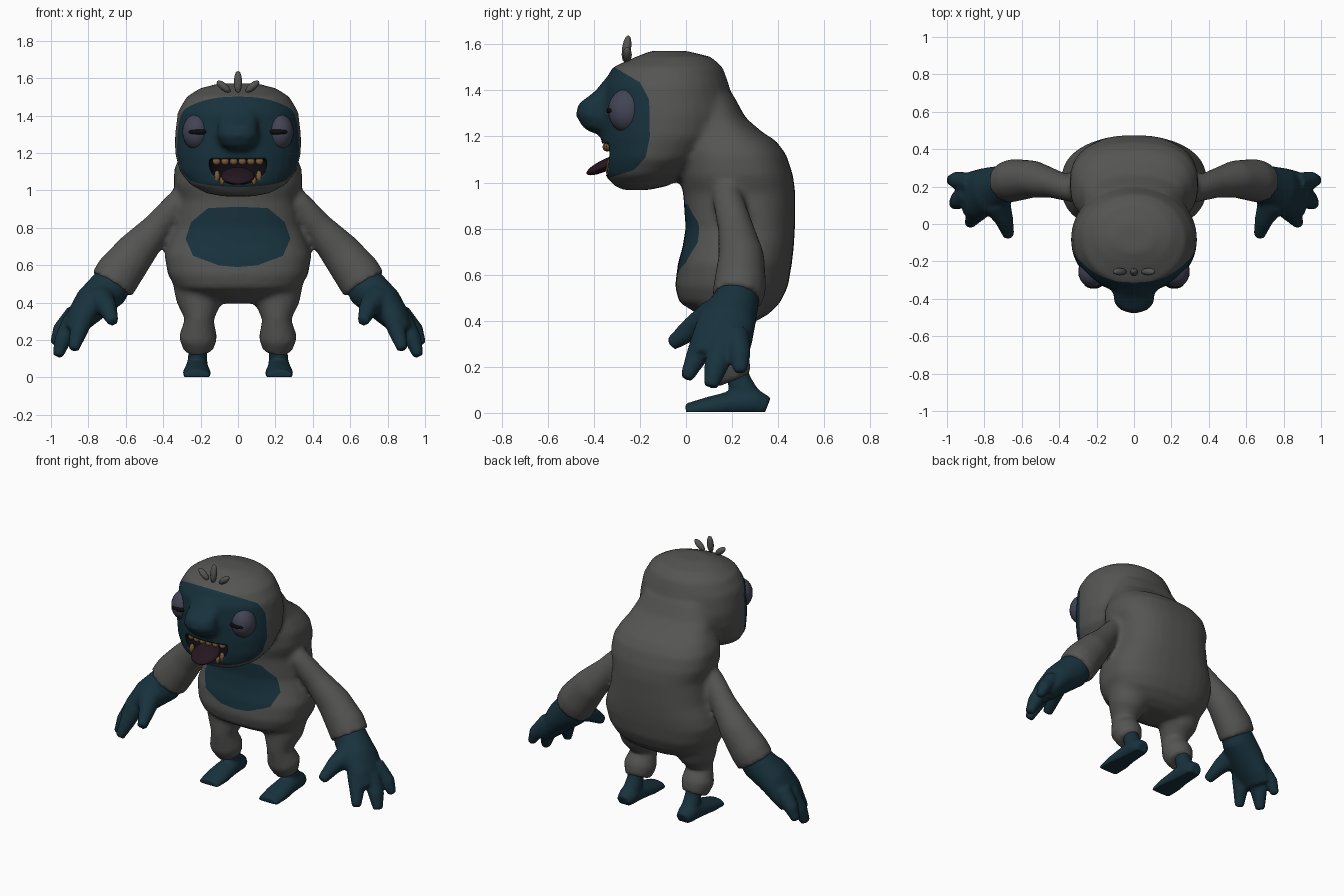
import bpy, bmesh, math
from mathutils import Vector, Matrix

if "Cube" in bpy.data.objects:
    bpy.data.objects.remove(bpy.data.objects["Cube"])

X, Y, Z = Vector((1, 0, 0)), Vector((0, 1, 0)), Vector((0, 0, 1))


def material(name, rgb):
    m = bpy.data.materials.new(name)
    m.diffuse_color = (*rgb, 1)
    m.use_nodes = True
    m.node_tree.nodes["Principled BSDF"].inputs["Base Color"].default_value = m.diffuse_color
    return m


FUR = material("fur", (0.09, 0.09, 0.088))
SKIN = material("skin", (0.009, 0.032, 0.047))
EYE = material("eye", (0.055, 0.058, 0.09))
BLACK = material("black", (0.004, 0.004, 0.006))
TOOTH = material("tooth", (0.2, 0.1, 0.04))
TONGUE = material("tongue", (0.018, 0.008, 0.014))


def loft(bm, rings):
    loops = [[bm.verts.new(p) for p in r] for r in rings]
    n = len(loops[0])
    for a, b in zip(loops, loops[1:]):
        for i in range(n):
            j = (i + 1) % n
            bm.faces.new((a[i], a[j], b[j], b[i]))
    bm.faces.new(loops[0][::-1])
    bm.faces.new(loops[-1])


def ring(c, u, v, ru, rv, n=24, p=2.0):
    out = []
    for i in range(n):
        a = 2 * math.pi * i / n
        ca, sa = math.cos(a), math.sin(a)
        out.append(c + u * (ru * math.copysign(abs(ca) ** (2 / p), ca))
                   + v * (rv * math.copysign(abs(sa) ** (2 / p), sa)))
    return out


def stack(bm, rows, p=2.2):
    """Horizontal rings given as z, front y, back y, half width."""
    loft(bm, [ring(Vector((0, (f + b) / 2, z)), X, Y, w, (b - f) / 2, 32, p)
              for z, f, b, w in rows])


def tube(bm, rows, side, ref=Y):
    """Rings square to a path, given as x, y, z, radius along ref, other radius."""
    pts = [Vector((side * r[0], r[1], r[2])) for r in rows]
    rings = []
    for i, r in enumerate(rows):
        d = (pts[min(i + 1, len(pts) - 1)] - pts[max(i - 1, 0)]).normalized()
        u = (ref - d * ref.dot(d)).normalized()
        rings.append(ring(pts[i], u, d.cross(u), r[3], r[4], 20))
    loft(bm, rings)


def make(name, bm, mats):
    bmesh.ops.recalc_face_normals(bm, faces=bm.faces)
    me = bpy.data.meshes.new(name)
    bm.to_mesh(me)
    bm.free()
    for m in mats:
        me.materials.append(m)
    me.polygons.foreach_set("use_smooth", [True] * len(me.polygons))
    ob = bpy.data.objects.new(name, me)
    bpy.context.collection.objects.link(ob)
    return ob


def fuse(ob, voxel, cutter=None):
    """Merge overlapping shells into one soft skin, then bake the result."""
    m = ob.modifiers.new("remesh", "REMESH")
    m.mode, m.voxel_size, m.use_smooth_shade = "VOXEL", voxel, True
    m = ob.modifiers.new("smooth", "SMOOTH")
    m.factor, m.iterations = 0.5, 4
    if cutter:
        m = ob.modifiers.new("cut", "BOOLEAN")
        m.operation, m.object, m.solver = "DIFFERENCE", cutter, "EXACT"
    bpy.context.view_layer.update()
    dg = bpy.context.evaluated_depsgraph_get()
    me = bpy.data.meshes.new_from_object(ob.evaluated_get(dg))
    mats = list(ob.data.materials)
    ob.modifiers.clear()
    ob.data = me
    me.materials.clear()
    for mt in mats:
        me.materials.append(mt)
    me.polygons.foreach_set("material_index", [0] * len(me.polygons))
    me.polygons.foreach_set("use_smooth", [True] * len(me.polygons))


def ball(name, c, r, mat, rot=(0, 0, 0), seg=24):
    bm = bmesh.new()
    bmesh.ops.create_uvsphere(bm, u_segments=seg, v_segments=seg // 2, radius=1)
    mx = Matrix.Translation(c)
    for ang, ax in zip(rot, "XYZ"):
        mx = mx @ Matrix.Rotation(math.radians(ang), 4, ax)
    bm.transform(mx @ Matrix.Diagonal((*r, 1)))
    return make(name, bm, [mat])


def paint(bm, poly, a, b, inside, index):
    """Cut the outline of a convex polygon in the a-b plane and colour its inside."""
    mid = sum((Vector(p) for p in poly), Vector((0, 0))) / len(poly)
    planes = []
    for p, q in zip(poly, poly[1:] + poly[:1]):
        co = a * p[0] + b * p[1]
        no = a * (q[1] - p[1]) - b * (q[0] - p[0])
        if no.dot(a * mid.x + b * mid.y - co) > 0:
            no = -no
        planes.append((co, no))
        faces = [f for f in bm.faces if inside(f.calc_center_median())]
        geom = faces + list({e for f in faces for e in f.edges}) + list({v for f in faces for v in f.verts})
        bmesh.ops.bisect_plane(bm, geom=geom, plane_co=co, plane_no=no, dist=1e-5)
    for f in bm.faces:
        c = f.calc_center_median()
        if inside(c) and all((c - co).dot(no) < 0 for co, no in planes):
            f.material_index = index


# body: torso, head, nose, arms and legs in one skin
bm = bmesh.new()
stack(bm, [(0.395, 0.12, 0.30, 0.12), (0.43, 0.05, 0.36, 0.25), (0.48, -0.03, 0.41, 0.335),
           (0.55, -0.048, 0.443, 0.375), (0.65, -0.035, 0.46, 0.393), (0.72, -0.015, 0.468, 0.372),
           (0.80, -0.002, 0.473, 0.34), (0.95, -0.012, 0.475, 0.32), (1.03, -0.03, 0.465, 0.345),
           (1.12, -0.03, 0.436, 0.34), (1.18, -0.03, 0.392, 0.31), (1.22, -0.02, 0.33, 0.285),
           (1.28, -0.05, 0.26, 0.265), (1.38, -0.05, 0.205, 0.22)], 2.5)
stack(bm, [(0.968, -0.27, -0.16, 0.08), (0.985, -0.31, -0.08, 0.17), (1.03, -0.352, 0.0, 0.255),
           (1.10, -0.36, 0.10, 0.312), (1.20, -0.368, 0.19, 0.337), (1.30, -0.368, 0.215, 0.337),
           (1.42, -0.36, 0.188, 0.322), (1.50, -0.32, 0.16, 0.275), (1.545, -0.22, 0.11, 0.205),
           (1.572, -0.15, 0.0, 0.10)], 2.06)
stack(bm, [(1.215, -0.41, -0.3, 0.05), (1.24, -0.448, -0.3, 0.092), (1.29, -0.478, -0.3, 0.11),
           (1.34, -0.47, -0.3, 0.105), (1.395, -0.395, -0.3, 0.10), (1.45, -0.35, -0.28, 0.09)])
for s in (-1, 1):
    tube(bm, [(0.27, 0.175, 1.01, .045, .045), (0.32, 0.18, 0.935, .066, .068),
              (0.43, 0.215, 0.805, .077, .08), (0.54, 0.24, 0.68, .10, .108),
              (0.635, 0.235, 0.56, .114, .125), (0.675, 0.225, 0.495, .112, .125)], s)
    tube(bm, [(0.20, 0.20, 0.52, .15, .155), (0.21, 0.18, 0.40, .12, .12), (0.207, 0.15, 0.31, .085, .078),
              (0.214, 0.18, 0.215, .10, .103), (0.21, 0.21, 0.145, .08, .08)], s)
body = make("body", bm, [FUR, SKIN, BLACK])
MC, MR, LIP = Vector((0, -0.35, 1.14)), Vector((0.158, 0.11, 0.11)), 1.168
cutter = ball("mouth_cutter", MC, MR, BLACK, seg=32)
for v in cutter.data.vertices:
    v.co.z = min(v.co.z, LIP + 0.01 * (v.co.z - LIP))
cutter.hide_render = True
fuse(body, 0.017, cutter)
bpy.data.objects.remove(cutter)

# face mask, belly patch and mouth lining
bm = bmesh.new()
bm.from_mesh(body.data)
paint(bm, [(-0.6, 1.67), (-0.2, 1.435), (-0.16, 1.36), (-0.157, 1.2), (-0.175, 1.11),
           (-0.225, 1.055), (-0.6, 0.935)], Y, Z, lambda c: c.y < -0.1 and c.z > 0.92, 1)
paint(bm, [(-0.16, 0.905), (0.0, 0.912), (0.16, 0.905), (0.25, 0.83), (0.28, 0.74), (0.24, 0.65), (0.1, 0.598),
           (0.0, 0.59), (-0.1, 0.598), (-0.24, 0.65), (-0.28, 0.74), (-0.25, 0.83)], X, Z,
      lambda c: c.y < 0.16 and abs(c.x) < 0.34 and 0.5 < c.z < 0.95, 1)
for f in bm.faces:
    d = f.calc_center_median() - MC
    if sum((d[i] / MR[i]) ** 2 for i in range(3)) < 1.005 and MC.z + d.z < LIP + 0.002:
        f.material_index = 2
bm.to_mesh(body.data)
bm.free()

# hands and feet
for s, side in ((-1, "left"), (1, "right")):
    bm = bmesh.new()
    tube(bm, [(0.63, 0.235, 0.55, .09, .09), (0.69, 0.215, 0.475, .102, .11),
              (0.785, 0.175, 0.39, .128, .098), (0.85, 0.155, 0.31, .132, .075),
              (0.895, 0.145, 0.245, .118, .05)], s)
    for finger in ([(0.82, 0.08, 0.33, .055, .055), (0.855, 0.042, 0.235, .046, .046), (0.88, 0.0, 0.148, .028, .028)],
                   [(0.88, 0.16, 0.31, .06, .055), (0.937, 0.13, 0.20, .052, .046), (0.965, 0.108, 0.113, .031, .028)],
                   [(0.87, 0.22, 0.34, .055, .055), (0.95, 0.235, 0.25, .046, .044), (0.984, 0.235, 0.175, .027, .024)],
                   [(0.74, 0.12, 0.42, .08, .075), (0.695, 0.025, 0.365, .05, .052), (0.668, -0.066, 0.297, .03, .03)]):
        tube(bm, finger, s, Y if finger[0][0] > 0.8 else X)
    fuse(make(side + "_hand", bm, [SKIN]), 0.012)

    bm = bmesh.new()
    tube(bm, [(0.215, 0.21, 0.22, .05, .05), (0.215, 0.23, 0.14, .052, .05), (0.218, 0.27, 0.06, .06, .055)], s)
    tube(bm, [(0.22, 0.352, 0.025, .045, .045), (0.22, 0.30, 0.046, .062, .06), (0.22, 0.20, 0.04, .066, .056),
              (0.22, 0.10, 0.024, .076, .046), (0.22, 0.0, 0.008, .07, .032)], s, X)
    foot = make(side + "_foot", bm, [SKIN])
    fuse(foot, 0.011)
    # flat sole
    for v in foot.data.vertices:
        v.co.z = max(v.co.z, 0.003)

    # eyes
    ball(side + "_eye", (s * 0.222, -0.255, 1.312), (0.076, 0.084, 0.096), EYE)
    ball(side + "_pupil", (s * 0.216, -0.316, 1.312), (0.052, 0.03, 0.018), BLACK)
    # lower fangs and side tufts
    ball(side + "_fang", (s * 0.112, -0.328, 1.075), (0.016, 0.016, 0.032), TOOTH, seg=12)
    ball(side + "_inner_fang", (s * 0.085, -0.335, 1.052), (0.014, 0.014, 0.024), TOOTH, seg=12)
    ball(side + "_tuft", (s * 0.077, -0.255, 1.555), (0.02, 0.02, 0.046), FUR, (0, s * 50, 0), 12)

# upper teeth
for i in range(6):
    x = (i - 2.5) * 0.046
    ball("upper_tooth_%d" % (i + 1), (x, -0.345 + 1.2 * x * x, 1.155), (0.022, 0.018, 0.02), TOOTH, seg=12)

# tongue and middle tuft
ball("tongue", (0, -0.345, 1.078), (0.09, 0.095, 0.026), TONGUE, (25, 0, 0))
ball("middle_tuft", (0, -0.258, 1.58), (0.022, 0.02, 0.06), FUR, (-8, 0, 0), 12)
